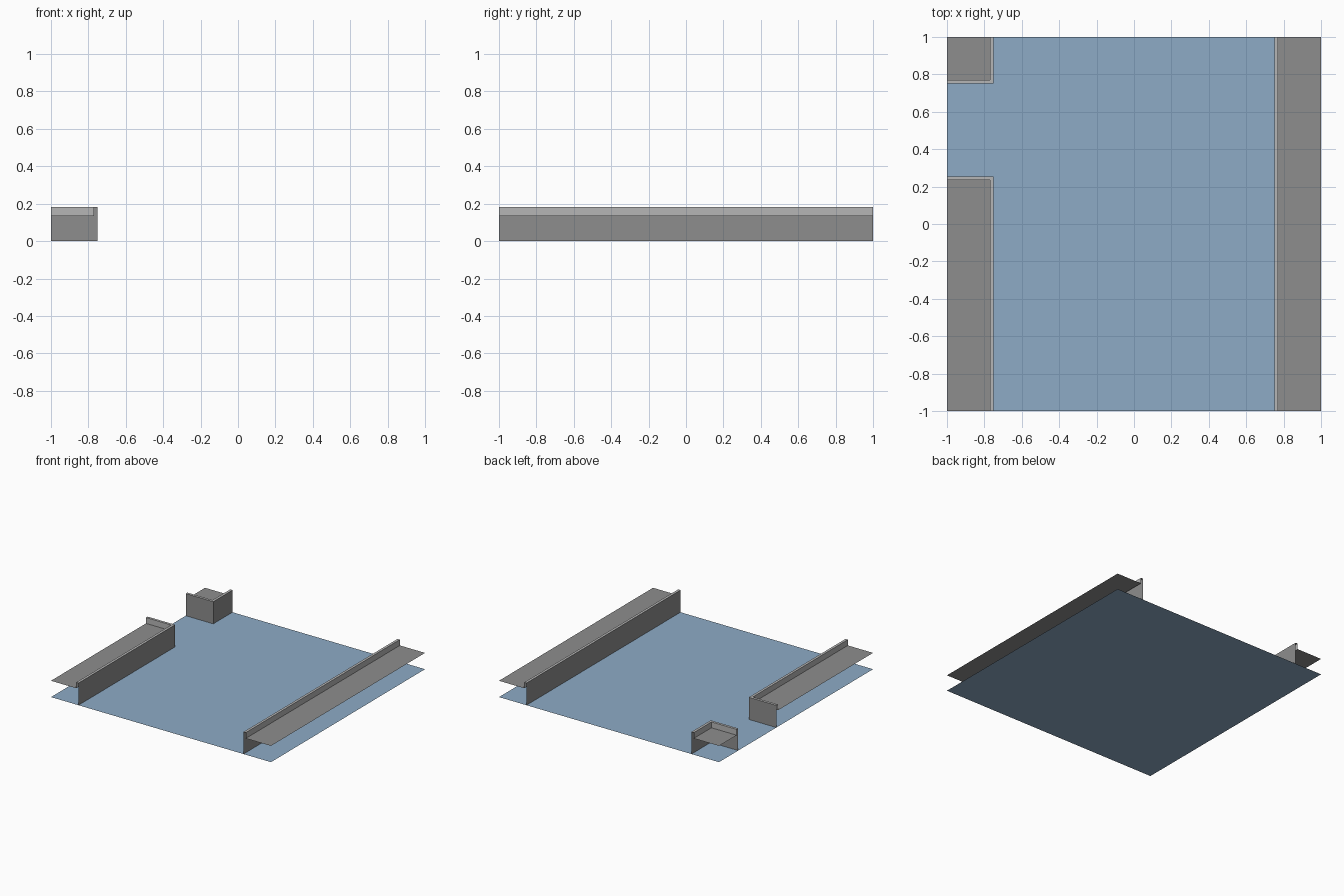
import bpy, bmesh

if "Cube" in bpy.data.objects:
    bpy.data.objects.remove(bpy.data.objects["Cube"])

BANK_Z, CURB_Z, CURB_W = 0.134, 0.182, 0.021


def material(name, rgb):
    m = bpy.data.materials.new(name)
    m.diffuse_color = (*rgb, 1)
    m.use_nodes = True
    m.node_tree.nodes["Principled BSDF"].inputs["Base Color"].default_value = m.diffuse_color
    return m


STONE = material("grey stone", (0.27, 0.27, 0.27))
CURB = material("light curb stone", (0.47, 0.47, 0.47))
WATER = material("water blue", (0.27, 0.41, 0.565))


def build(name, quads, mats):
    """quads: list of (four points, material index)"""
    bm = bmesh.new()
    for pts, mi in quads:
        bm.faces.new([bm.verts.new(p) for p in pts]).material_index = mi
    bmesh.ops.remove_doubles(bm, verts=bm.verts, dist=1e-5)
    me = bpy.data.meshes.new(name)
    bm.to_mesh(me)
    bm.free()
    for m in mats:
        me.materials.append(m)
    bpy.context.collection.objects.link(bpy.data.objects.new(name, me))


def rect(x0, y0, x1, y1, z):
    return [(x0, y0, z), (x1, y0, z), (x1, y1, z), (x0, y1, z)]


def quay(name, edge, inner):
    """Open wall, curb top and inner lip along a path, with a flat bank behind it.
    Paths run with the bank on the left."""
    quads = []
    for i in range(len(edge) - 1):
        a, b, c, d = edge[i], edge[i + 1], inner[i + 1], inner[i]
        quads += [
            ([(*a, 0), (*b, 0), (*b, CURB_Z), (*a, CURB_Z)], 0),            # wall
            ([(*a, CURB_Z), (*b, CURB_Z), (*c, CURB_Z), (*d, CURB_Z)], 1),  # curb top
            ([(*d, CURB_Z), (*c, CURB_Z), (*c, BANK_Z), (*d, BANK_Z)], 1),  # lip
        ]
    xs = [p[0] for p in inner] + [1 if inner[0][0] > 0 else -1]
    ys = [p[1] for p in inner]
    quads.append((rect(min(xs), min(ys), max(xs), max(ys), BANK_Z), 0))     # bank
    build(name, quads, [STONE, CURB])


# Water sheet
build("water", [(rect(-1, -1, 1, 1, 0), 0)], [WATER])

# Straight quay on the right, two cornered quays around the side channel
X, XI = 0.75, 0.75 + CURB_W
quay("right_quay", [(X, 1), (X, -1)], [(XI, 1), (XI, -1)])
quay("left_front_quay",
     [(-X, -1), (-X, 0.255), (-1, 0.255)],
     [(-XI, -1), (-XI, 0.255 - CURB_W), (-1, 0.255 - CURB_W)])
quay("left_back_quay",
     [(-1, 0.75), (-X, 0.75), (-X, 1)],
     [(-1, 0.75 + CURB_W), (-XI, 0.75 + CURB_W), (-XI, 1)])
